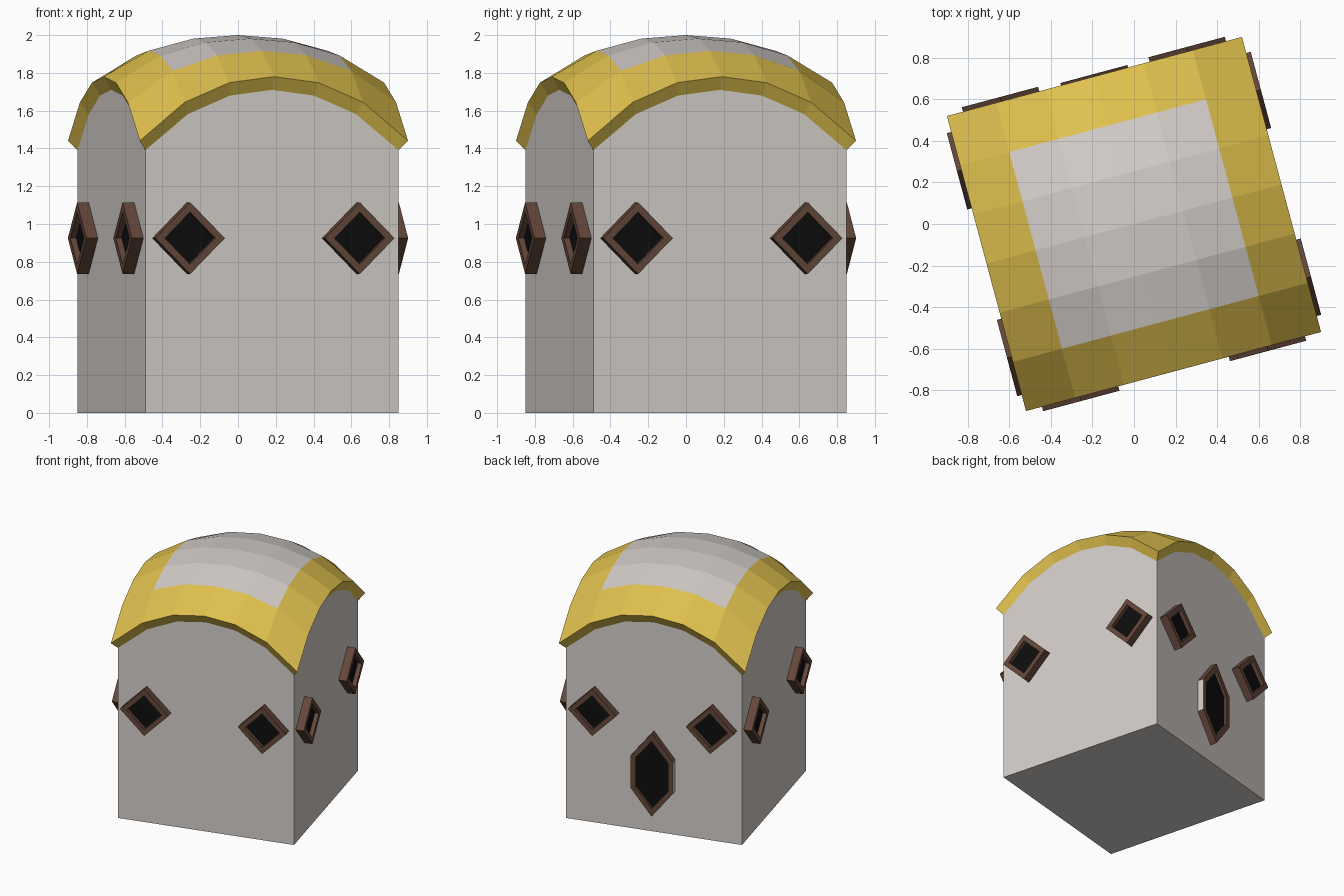
import bpy, bmesh, math
from mathutils import Matrix, Vector

if "Cube" in bpy.data.objects:
    bpy.data.objects.remove(bpy.data.objects["Cube"])

TURN = Matrix.Rotation(math.radians(15), 4, 'Z')   # whole model is turned
WALL, ROOF, N = 0.694, 0.735, 6                    # half sizes, roof cells per side


def material(name, rgb):
    m = bpy.data.materials.new(name)
    m.diffuse_color = (*rgb, 1)
    m.use_nodes = True
    m.node_tree.nodes["Principled BSDF"].inputs["Base Color"].default_value = m.diffuse_color
    return m


STONE = material("pale_stone", (0.65, 0.61, 0.58))
YELLOW = material("yellow_roof", (0.74, 0.53, 0.075))
BROWN = material("brown_wood", (0.125, 0.062, 0.042))
BLACK = material("black_glass", (0.004, 0.004, 0.004))


def finish(bm, name, mats, matrix=TURN, fix=True):
    if fix:
        bmesh.ops.recalc_face_normals(bm, faces=bm.faces[:])
    bm.transform(matrix)
    me = bpy.data.meshes.new(name)
    bm.to_mesh(me)
    bm.free()
    for m in mats:
        me.materials.append(m)
    ob = bpy.data.objects.new(name, me)
    bpy.context.collection.objects.link(ob)
    return ob


def roof_top(x, y):
    r2 = x * x + y * y
    return 2.0 - 0.296 * r2 - 0.2055 * r2 * r2


def wall_top(x, y):
    r2 = x * x + y * y
    return 1.93 - 0.352 * r2 - 0.216 * r2 * r2


# perimeter of a square, N steps per side, counter-clockwise
def perimeter(h):
    pts = []
    for k in range(4):
        rot = Matrix.Rotation(k * math.pi / 2, 2)
        pts += [rot @ Vector((-h + 2 * h * i / N, -h)) for i in range(N)]
    return pts


# walls with arched tops and a closed floor
bm = bmesh.new()
ring = perimeter(WALL)
low = [bm.verts.new((p.x, p.y, 0)) for p in ring]
top = [bm.verts.new((p.x, p.y, wall_top(p.x, p.y))) for p in ring]
for i in range(len(ring)):
    j = (i + 1) % len(ring)
    bm.faces.new((low[i], low[j], top[j], top[i]))
bm.faces.new(low[::-1])
finish(bm, "walls", [STONE], fix=False)

# domed roof: yellow border, pale centre, slanted rim down to the walls
bm = bmesh.new()
bmesh.ops.create_grid(bm, x_segments=N, y_segments=N, size=ROOF)
for f in bm.faces:
    c = f.calc_center_median()
    f.material_index = 1 if max(abs(c.x), abs(c.y)) < ROOF * 2 / 3 else 0
edges = [e for e in bm.edges if e.is_boundary]
rim = bmesh.ops.extrude_edge_only(bm, edges=edges)["geom"]
rim_verts = {g for g in rim if isinstance(g, bmesh.types.BMVert)}
for f in rim:
    if isinstance(f, bmesh.types.BMFace):
        f.material_index = 0
for v in bm.verts:
    if v in rim_verts:
        v.co.x *= WALL / ROOF
        v.co.y *= WALL / ROOF
        v.co.z = wall_top(v.co.x, v.co.y)
    else:
        v.co.z = roof_top(v.co.x, v.co.y)
bm.normal_update()
finish(bm, "roof", [YELLOW, STONE], fix=False)


# framed window: outline in wall plane, raised frame and recessed pane
def window(name, outer, inner, side, u, z, front, pane, pale_sides=False):
    bm = bmesh.new()
    n = len(outer)

    def loop(pts, d):
        return [bm.verts.new((u + x, -d, z + y)) for x, y in pts]
    loops = [loop(outer, WALL - 0.005), loop(outer, front),
             loop(inner, front), loop(inner, pane)]
    for k, (a, b) in enumerate(zip(loops, loops[1:])):
        for i in range(n):
            j = (i + 1) % n
            f = bm.faces.new((a[i], a[j], b[j], b[i]))
            if k == 0 and pale_sides and abs(outer[i][0] - outer[j][0]) < 1e-4:
                f.material_index = 2      # upright sides match the wall
    bm.faces.new(loops[3]).material_index = 1
    bm.normal_update()
    finish(bm, name, [BROWN, BLACK, STONE],
           TURN @ Matrix.Rotation(side * math.pi / 2, 4, 'Z'), fix=False)


def diamond(r):
    return [(r, 0), (0, r), (-r, 0), (0, -r)]


def hexagon(w, s, h):
    return [(w, -s), (w, s), (0, h), (-w, s), (-w, -s), (0, -h)]


# two diamond windows on each wall
for side, word in enumerate(("front", "right", "back", "left")):
    for u, hand in ((-0.465, "a"), (0.465, "b")):
        window(f"{word}_window_{hand}", diamond(0.19), diamond(0.138),
               side, u, 0.925, 0.757, 0.725)

# tall six-sided door in the back wall
window("back_door", hexagon(0.167, 0.13, 0.34), hexagon(0.128, 0.118, 0.275),
       2, 0, 0.485, 0.747, 0.725, True)
